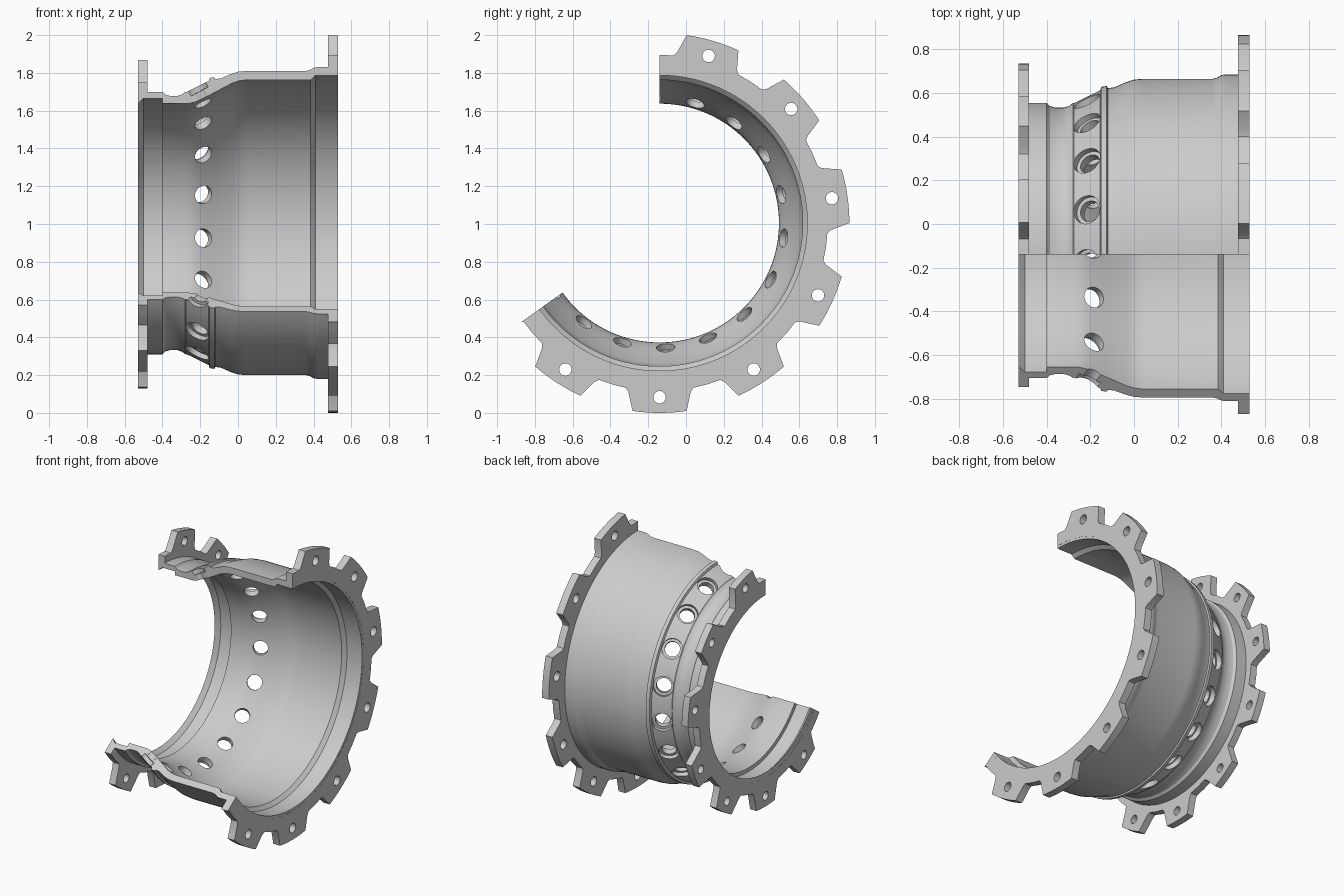
import bpy, bmesh
from math import radians, cos, sin, pi
from mathutils import Vector

cube = bpy.data.objects.get("Cube")
if cube:
    bpy.data.objects.remove(cube, do_unlink=True)

CY, CZ = -0.14, 1.005            # ring axis runs along x through this point
START, END = 90.0, -144.4        # open arc of the ring, in degrees
PITCH = 360 / 11                 # flange lug spacing
LUG_ANGLES = [START - PITCH * (k + 0.5) for k in range(7)]

metal = bpy.data.materials.new("grey metal")
metal.use_nodes = True
GREY = (0.6, 0.6, 0.6, 1)
metal.diffuse_color = GREY
metal.node_tree.nodes["Principled BSDF"].inputs["Base Color"].default_value = GREY


def polar(x, r, deg):
    a = radians(deg)
    return Vector((x, CY + r * cos(a), CZ + r * sin(a)))


def finish(name, bm):
    bmesh.ops.recalc_face_normals(bm, faces=bm.faces[:])
    mesh = bpy.data.meshes.new(name)
    bm.to_mesh(mesh)
    bm.free()
    mesh.materials.append(metal)
    obj = bpy.data.objects.new(name, mesh)
    bpy.context.collection.objects.link(obj)
    return obj


def skin(bm, rings):
    """Join equal closed rings of points into a capped solid."""
    rows = [[bm.verts.new(p) for p in ring] for ring in rings]
    n = len(rows[0])
    for a, b in zip(rows, rows[1:]):
        for i in range(n):
            j = (i + 1) % n
            bm.faces.new((a[i], a[j], b[j], b[i]))
    bm.faces.new(rows[0])
    bm.faces.new(rows[-1][::-1])


def sweep(name, sections):
    """Solid through (angle, [(x, radius), ...]) sections about the axis."""
    bm = bmesh.new()
    skin(bm, [[polar(x, r, a) for x, r in pts] for a, pts in sections])
    return finish(name, bm)


def pin(bm, origin, axis, steps, sides=32):
    """Stepped round cutter: steps are (distance along axis, radius)."""
    axis = axis.normalized()
    u = axis.orthogonal().normalized()
    v = axis.cross(u)
    turn = [2 * pi * i / sides for i in range(sides)]
    skin(bm, [[origin + axis * s + (u * cos(t) + v * sin(t)) * r for t in turn]
              for s, r in steps])


def cut(obj, cutter):
    mod = obj.modifiers.new("holes", 'BOOLEAN')
    mod.operation = 'DIFFERENCE'
    mod.solver = 'EXACT'
    mod.object = cutter
    cutter.hide_render = True
    select(obj)
    bpy.ops.object.modifier_apply(modifier=mod.name)
    bpy.data.objects.remove(cutter, do_unlink=True)


def select(obj):
    bpy.ops.object.select_all(action='DESELECT')
    obj.select_set(True)
    bpy.context.view_layer.objects.active = obj


# Casing wall: closed cross-section, outside then inside
outer = [(-0.529, 0.695), (-0.40, 0.695), (-0.385, 0.68), (-0.36, 0.673),
         (-0.32, 0.673), (-0.295, 0.682), (-0.28, 0.695), (-0.275, 0.693),
         (-0.155, 0.752), (-0.15, 0.768), (-0.125, 0.772), (-0.12, 0.762),
         (-0.09, 0.766), (-0.04, 0.788), (0.0, 0.801), (0.04, 0.805),
         (0.36, 0.805), (0.38, 0.81), (0.40, 0.822), (0.42, 0.825),
         (0.529, 0.825)]
inner = [(0.529, 0.782), (0.41, 0.782), (0.385, 0.758), (0.05, 0.758),
         (0.01, 0.754), (-0.03, 0.741), (-0.13, 0.688), (-0.19, 0.657),
         (-0.225, 0.641), (-0.26, 0.633), (-0.40, 0.632), (-0.40, 0.66),
         (-0.50, 0.66), (-0.529, 0.632)]
SEG = 110
casing = sweep("casing_wall", [(START + (END - START) * i / SEG, outer + inner)
                               for i in range(SEG + 1)])

# Counterbored holes square to the tapered band
bm = bmesh.new()
for k in range(13):
    deg = 93.5 - 20.08 * k
    tilt = radians(28)
    foot = polar(-0.183, 0.66, deg)
    radial = polar(0, 1, deg) - polar(0, 0, deg)
    axis = radial * cos(tilt) - Vector((sin(tilt), 0, 0))
    pin(bm, foot, axis, [(-0.08, 0.049), (0.04, 0.049), (0.04, 0.067), (0.15, 0.067)])
cut(casing, finish("hole_cutter", bm))


# Scalloped flanges: outline radius is given by offset from the nearest lug
def flange(name, x0, x1, r_in, knots, bolt_r, hole_r):
    def outline(deg):
        d = abs((deg - LUG_ANGLES[0] + PITCH / 2) % PITCH - PITCH / 2)
        for (d0, r0), (d1, r1) in zip(knots, knots[1:]):
            if d <= d1:
                return r0 + (r1 - r0) * (d - d0) / (d1 - d0)
        return knots[-1][1]

    angles = {START, END}
    for c in LUG_ANGLES + [LUG_ANGLES[-1] - PITCH]:
        for d, _ in knots:
            angles |= {round(c + d, 3), round(c - d, 3)}
        for f in (0.25, 0.5, 0.75):
            angles |= {round(c + knots[1][0] * f, 3), round(c - knots[1][0] * f, 3)}
    angles = [a for a in sorted(angles, reverse=True)
              if a in (START, END) or END + 0.05 < a < START - 0.05]
    sections = [(a, [(x0, r_in), (x1, r_in), (x1, outline(a)), (x0, outline(a))])
                for a in angles]
    obj = sweep(name, sections)
    bm = bmesh.new()
    for c in LUG_ANGLES:
        pin(bm, polar(x0 - 0.05, bolt_r, c), Vector((1, 0, 0)),
            [(0, hole_r), (0.2, hole_r)], 24)
    cut(obj, finish("bolt_cutter", bm))
    return obj


large = flange("large_flange", 0.477, 0.53, 0.80,
               [(0, 1.005), (8.18, 1.005), (10.5, 0.908), (11.6, 0.89), (16, 0.89)],
               0.922, 0.033)
small = flange("small_flange", -0.53, -0.48, 0.67,
               [(0, 0.875), (6.7, 0.875), (9.7, 0.765), (10.9, 0.745), (16, 0.745)],
               0.80, 0.03)

for part in (casing, large, small):
    select(part)
    bpy.ops.object.shade_smooth_by_angle(angle=radians(25))
